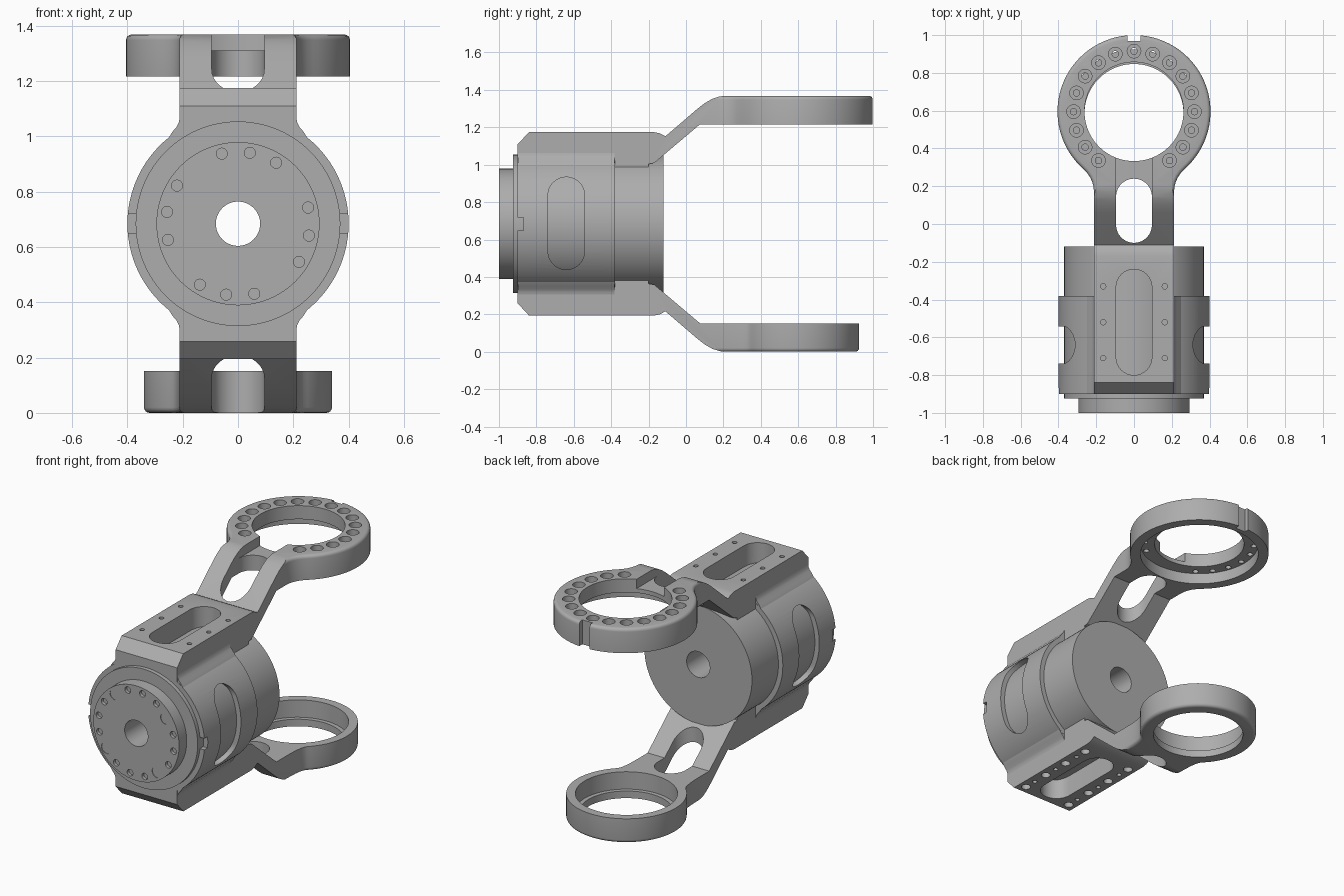
import bpy, bmesh
from math import sin, cos, pi, radians
from mathutils import Vector

if "Cube" in bpy.data.objects:
    bpy.data.objects.remove(bpy.data.objects["Cube"])

C = 0.684                       # height of the barrel axis
SEG = 96

mat = bpy.data.materials.new("machined_grey")
mat.use_nodes = True
grey = (0.42, 0.42, 0.42, 1)
mat.diffuse_color = grey
mat.node_tree.nodes["Principled BSDF"].inputs["Base Color"].default_value = grey


def circle(r, cx=0, cy=0, n=SEG):
    return [(cx + r * cos(2 * pi * i / n), cy + r * sin(2 * pi * i / n)) for i in range(n)]


def stadium(r, lo, hi, n=16):
    """Slot outline with round ends, long along the second axis."""
    top = [(r * cos(pi * i / n), hi - r + r * sin(pi * i / n)) for i in range(n + 1)]
    return top + [(-x, lo + hi - y) for x, y in top]


def prism(name, outlines, axis, lo, hi, bevel=0):
    """Extrude one or more outlines along an axis into a single object."""
    place = {"X": lambda a, b, h: (h, a, b), "Y": lambda a, b, h: (a, h, b),
             "Z": lambda a, b, h: (a, b, h)}[axis]
    bm = bmesh.new()
    rims = []
    for pts in outlines:
        low = [bm.verts.new(place(a, b, lo)) for a, b in pts]
        high = [bm.verts.new(place(a, b, hi)) for a, b in pts]
        bm.faces.new(low)
        rims += bm.faces.new(high).edges
        for i in range(len(pts)):
            j = (i + 1) % len(pts)
            bm.faces.new((low[i], low[j], high[j], high[i]))
    bmesh.ops.recalc_face_normals(bm, faces=bm.faces)
    if bevel:
        bmesh.ops.bevel(bm, geom=rims, offset=bevel, segments=4, profile=0.5, affect='EDGES')
    mesh = bpy.data.meshes.new(name)
    bm.to_mesh(mesh)
    bm.free()
    obj = bpy.data.objects.new(name, mesh)
    bpy.context.collection.objects.link(obj)
    mesh.materials.append(mat)
    return obj


def boolean(obj, other, op='DIFFERENCE'):
    mod = obj.modifiers.new("cut", 'BOOLEAN')
    mod.operation, mod.object, mod.solver = op, other, 'EXACT'
    bpy.context.view_layer.objects.active = obj
    bpy.ops.object.modifier_apply(modifier=mod.name)
    bpy.data.objects.remove(other)


def cut(obj, outlines, axis, lo, hi):
    boolean(obj, prism("cutter", outlines, axis, lo, hi))


def finish(obj, flip=1):
    """Set the part at axis height, mirrored downwards when flip is -1."""
    for v in obj.data.vertices:
        v.co.z = C + flip * v.co.z
    if flip < 0:
        obj.data.flip_normals()
    bpy.ops.object.select_all(action='DESELECT')
    obj.select_set(True)
    bpy.context.view_layer.objects.active = obj
    bpy.ops.object.shade_smooth_by_angle(angle=radians(30))


def box(x0, x1, y0, y1):
    return [(x0, y0), (x1, y0), (x1, y1), (x0, y1)]


# Barrel core with centre bore
core = prism("barrel_core", [circle(0.37)], "Y", -0.925, -0.12)
cut(core, [circle(0.08)], "Y", -1.1, 0.1)
finish(core)

# Front boss with bore, bolt circle and shallow locating scallops
boss = prism("front_boss", [circle(0.295)], "Y", -1.0, -0.92)
cut(boss, [circle(0.08)], "Y", -1.1, 0.1)
angles = [radians(13 + 22.5 * i) for i in range(16)]
bolts = [circle(0.02, 0.26 * cos(a), 0.26 * sin(a), 20) for i, a in enumerate(angles) if i % 4 != 1]
scallops = [circle(0.036, 0.25 * cos(a), 0.25 * sin(a), 24) for a in angles[1::4]]
cut(boss, bolts, "Y", -1.1, -0.98)
cut(boss, scallops, "Y", -1.1, -0.997)
finish(boss)

# Outer sleeve with side windows, front notches and pocket openings
sleeve = prism("outer_sleeve", [circle(0.4)], "Y", -0.9, -0.38)
cut(sleeve, [circle(0.355)], "Y", -1, 0)
window = [(y - 0.64, z) for y, z in stadium(0.098, -0.245, 0.25)]
cut(sleeve, [window], "X", -0.6, 0.6)
cut(sleeve, [box(-0.92, -0.868, -0.035, 0.035)], "X", -0.6, 0.6)
pocket = stadium(0.095, -0.80, -0.24)
cut(sleeve, [pocket], "Z", -0.6, 0.6)
finish(sleeve)

# Small fillets between the sleeve and the arm flanks
curve = [(0.2, 0.3), (0.2, 0.385), (0.211, 0.385), (0.214, 0.366),
         (0.222, 0.35), (0.236, 0.334), (0.25, 0.312)]
fillets = prism("sleeve_fillets", [[(sx * x, sz * z) for x, z in curve]
                                   for sx in (1, -1) for sz in (1, -1)], "Y", -0.899, -0.381)
finish(fillets)

# Side profile shared by both arms: body, cranked neck and ring plate
profile = [(-0.9, 0.3), (-0.9, 0.425), (-0.84, 0.49), (-0.17, 0.49), (-0.14, 0.484),
           (-0.11, 0.468), (0.06, 0.614), (0.1, 0.645), (0.14, 0.668), (0.18, 0.681),
           (0.22, 0.685), (1.1, 0.685), (1.1, 0.532), (0.075, 0.532),
           (-0.17, 0.325), (-0.2, 0.32), (-0.2, 0.3)]


def arm(name, ring_r, ring_y, start):
    """Side profile trimmed by a plan outline of straight arm plus ring."""
    n = 80
    a0 = radians(-start)
    ring = [(ring_r * cos(a0 + (pi - 2 * a0) * i / n),
             ring_y + ring_r * sin(a0 + (pi - 2 * a0) * i / n)) for i in range(n + 1)]
    # blend curve from arm flank to ring, following the ring tangent
    p0, p2 = Vector((0.212, 0.17)), Vector(ring[0])
    p1 = Vector((0.212, p2.y - (p2.x - 0.212) * -cos(a0) / sin(a0)))
    blend = [tuple(p0 * (1 - t) ** 2 + p1 * 2 * t * (1 - t) + p2 * t * t)
             for t in (0, 0.2, 0.4, 0.6, 0.8)]
    plan = [(0.212, -1)] + blend + ring + [(-x, y) for x, y in reversed(blend)] + [(-0.212, -1)]
    obj = prism(name, [plan], "Z", 0.1, 0.684, bevel=0.02)
    boolean(obj, prism("side_profile", [profile], "X", -0.6, 0.6), 'INTERSECT')
    cut(obj, [pocket], "Z", 0.2, 0.8)
    cut(obj, [stadium(0.095, -0.1, 0.24)], "Z", 0.2, 0.8)
    screws = [circle(0.014, x, y, 16) for x in (-0.163, 0.163) for y in (-0.71, -0.52, -0.33)]
    cut(obj, screws, "Z", 0.42, 0.8)
    cut(obj, [circle(0.262, 0, ring_y)], "Z", 0.2, 0.8)
    return obj


# Upper arm: bolt ring, underside recess, rear notch and open front channel
upper = arm("upper_arm", 0.405, 0.595, 48)
cut(upper, [circle(0.345, 0, 0.595)], "Z", 0.4, 0.6)
spots = [(0.32 * cos(radians(a)), 0.595 + 0.32 * sin(radians(a))) for a in range(-54, 235, 18)]
cut(upper, [circle(0.036, x, y, 28) for x, y in spots], "Z", 0.635, 0.8)
cut(upper, [circle(0.017, x, y, 16) for x, y in spots], "Z", 0.55, 0.8)
cut(upper, [box(-0.035, 0.035, 0.968, 1.1)], "Z", 0.4, 0.8)
cut(upper, [box(-0.095, 0.095, 0.12, 0.4)], "Z", 0.626, 0.8)
finish(upper)

# Lower arm: plain bearing ring with recess, plus mounting holes below
lower = arm("lower_arm", 0.34, 0.585, 46)
cut(lower, [circle(0.288, 0, 0.585)], "Z", 0.4, 0.64)
mounts = [circle(0.027, x, y, 24) for x in (-0.163, 0.163) for y in (-0.79, -0.61, -0.43, -0.25)]
cut(lower, mounts, "Z", 0.42, 0.8)
finish(lower, -1)
